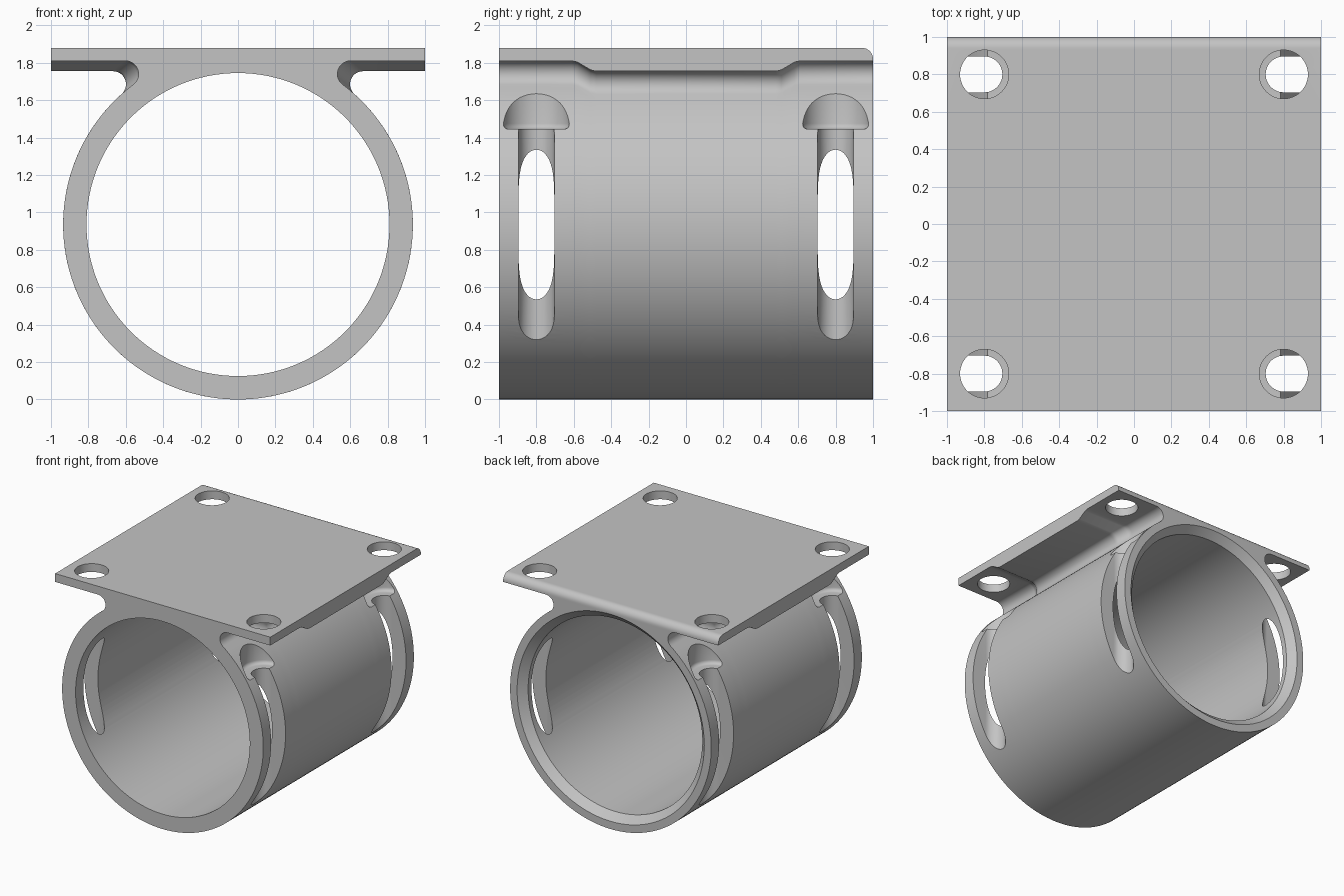
import bpy, bmesh
from math import sin, cos, pi, sqrt, atan2

if "Cube" in bpy.data.objects:
    bpy.data.objects.remove(bpy.data.objects["Cube"], do_unlink=True)

R, BORE, FILLET, TOP = 0.935, 0.81, 0.07, 1.88
PLATE_UNDER, PAD_UNDER = 1.81, 1.755

grey = bpy.data.materials.new("plain grey")
grey.use_nodes = True
grey.diffuse_color = (0.55, 0.55, 0.55, 1)
grey.node_tree.nodes["Principled BSDF"].inputs["Base Color"].default_value = (0.55, 0.55, 0.55, 1)


def loft(name, rings):
    """Closed solid skinned through rings of equal point count."""
    bm = bmesh.new()
    loops = [[bm.verts.new(p) for p in ring] for ring in rings]
    for a, b in zip(loops, loops[1:]):
        for i in range(len(a)):
            j = (i + 1) % len(a)
            bm.faces.new((a[i], a[j], b[j], b[i]))
    bm.faces.new(loops[0])
    bm.faces.new(loops[-1])
    bmesh.ops.recalc_face_normals(bm, faces=bm.faces)
    mesh = bpy.data.meshes.new(name)
    bm.to_mesh(mesh)
    bm.free()
    obj = bpy.data.objects.new(name, mesh)
    bpy.context.collection.objects.link(obj)
    return obj


def arc(cx, cy, r, start, end, n):
    return [(cx + r * cos(start + (end - start) * i / n),
             cy + r * sin(start + (end - start) * i / n)) for i in range(n + 1)]


def section(y, under, top):
    """Plate, fillets and tube outline at one depth."""
    cz = under - FILLET
    cx = sqrt((R + FILLET) ** 2 - (cz - R) ** 2)
    tangent = atan2(cz - R, cx)
    half = [(1, top), (1, under)]
    half += arc(cx, cz, FILLET, pi / 2, pi + tangent, 14)
    half += arc(0, R, R, tangent, -pi / 2, 64)[1:]
    outline = half + [(-x, z) for x, z in reversed(half[:-1])]
    return [(x, y, z) for x, z in outline]


# Body: thicker pad in the middle, rounded top edge at the back
ramp = [(0.61, 0), (0.58, 0.12), (0.51, 0.88), (0.48, 1)]
drop = PLATE_UNDER - PAD_UNDER
stations = [(-1, PLATE_UNDER, TOP)]
stations += [(-y, PLATE_UNDER - drop * t, TOP) for y, t in ramp]
stations += [(y, PLATE_UNDER - drop * t, TOP) for y, t in reversed(ramp)]
stations += [(y, PLATE_UNDER, z) for y, z in arc(0.94, TOP - 0.06, 0.06, pi / 2, 0, 8)]
body = loft("pipe_mount_bracket", [section(*s) for s in stations])


def circle(cx, cy, r, n):
    return arc(cx, cy, r, 0, 2 * pi * (n - 1) / n, n - 1)


def slot_ring(sx, sy, r, z):
    """Round on the inner side, open towards the outside."""
    pts = arc(0.8, 0, r, pi / 2, 1.5 * pi, 24) + [(1.1, -r), (1.1, r)]
    return [(sx * x, sy * 0.8 + y, z) for x, y in pts]


# Bore with a chamfered back mouth
cutters = [loft("bore_cutter", [[(x, y, z) for x, z in circle(0, R, r, 128)]
           for y, r in ((-1.1, BORE), (0.94, BORE), (1.06, BORE + 0.12))])]

# Screw hole, head clearance and driver slot at each corner
for sx in (-1, 1):
    for sy in (-1, 1):
        cutters.append(loft("driver_slot_cutter",
                            [slot_ring(sx, sy, 0.096, z) for z in (0.15, 1.5)]))
        edge = [(0.15 + a, z) for a, z in arc(0, 1.475, 0.03, -pi / 2, 0, 5)]
        cutters.append(loft("head_clearance_cutter",
                            [slot_ring(sx, sy, r, z) for r, z in edge + [(0.18, 1.79)]]))
        cutters.append(loft("screw_hole_cutter",
                            [[(x, y, z) for x, y in circle(sx * 0.8, sy * 0.8, 0.13, 48)]
                             for z in (1.77, 2.0)]))

for cutter in cutters:
    cutter.hide_render = True
    mod = body.modifiers.new(cutter.name, "BOOLEAN")
    mod.operation, mod.solver, mod.object = "DIFFERENCE", "EXACT", cutter

# Bake the cuts and remove the cutters
graph = bpy.context.evaluated_depsgraph_get()
graph.update()
result = bpy.data.meshes.new_from_object(body.evaluated_get(graph))
body.modifiers.clear()
body.data = result
for cutter in cutters:
    bpy.data.objects.remove(cutter, do_unlink=True)

result.materials.clear()
result.materials.append(grey)
for face in result.polygons:
    face.material_index = 0
bpy.ops.object.select_all(action="DESELECT")
body.select_set(True)
bpy.context.view_layer.objects.active = body
bpy.ops.object.shade_smooth_by_angle(angle=pi / 6)
